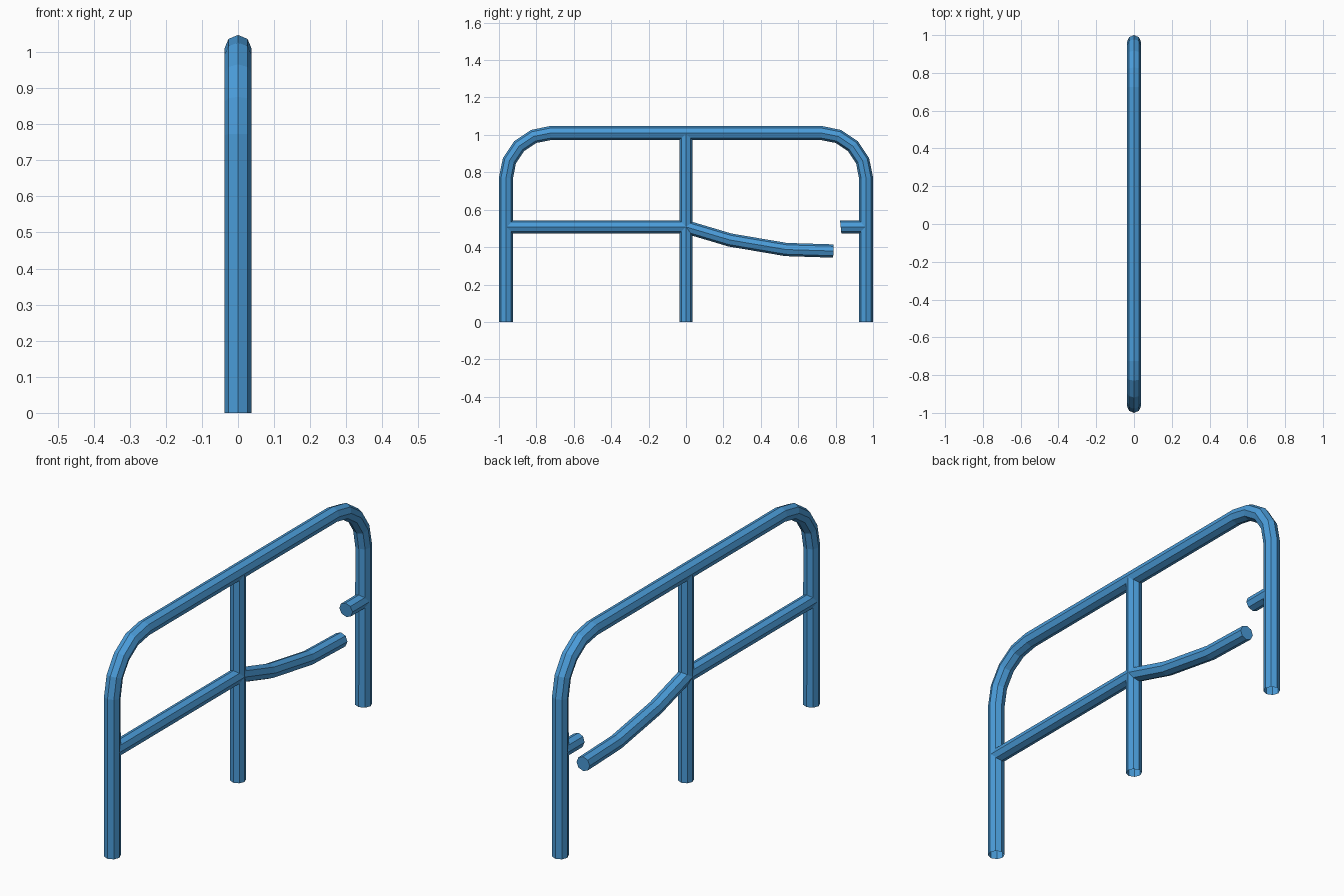
import bpy, bmesh, math
from mathutils import Vector

if "Cube" in bpy.data.objects:
    bpy.data.objects.remove(bpy.data.objects["Cube"])

blue = bpy.data.materials.new("blue_paint")
blue.diffuse_color = (0.069, 0.332, 0.694, 1)
blue.use_nodes = True
blue.node_tree.nodes["Principled BSDF"].inputs["Base Color"].default_value = blue.diffuse_color


def tube(name, path, r, cap_start=False, cap_end=False, sides=8):
    """Sweep an octagon along a path of (y, z) points in the x = 0 plane."""
    pts = [Vector((0, y, z)) for y, z in path]
    bm = bmesh.new()
    rings = []
    for i, p in enumerate(pts):
        before = (p - pts[i - 1]).normalized() if i else Vector()
        after = (pts[i + 1] - p).normalized() if i < len(pts) - 1 else Vector()
        t = (before + after).normalized()
        n = Vector((0, -t.z, t.y))
        ring = []
        for k in range(sides):
            a = 2 * math.pi * k / sides
            ring.append(bm.verts.new(p + n * r * math.cos(a) + Vector((r * math.sin(a), 0, 0))))
        rings.append(ring)
    for a, b in zip(rings, rings[1:]):
        for k in range(sides):
            j = (k + 1) % sides
            bm.faces.new((a[k], a[j], b[j], b[k]))
    if cap_start:
        bm.faces.new(rings[0])
    if cap_end:
        bm.faces.new(rings[-1])
    bmesh.ops.recalc_face_normals(bm, faces=bm.faces)
    # make sure the side faces point away from the tube axis
    bm.faces.ensure_lookup_table()
    f = bm.faces[0]
    if f.normal.dot(f.calc_center_median() - (pts[0] + pts[1]) / 2) < 0:
        bmesh.ops.reverse_faces(bm, faces=bm.faces)
    mesh = bpy.data.meshes.new(name)
    bm.to_mesh(mesh)
    bm.free()
    mesh.materials.append(blue)
    ob = bpy.data.objects.new(name, mesh)
    bpy.context.collection.objects.link(ob)
    return ob


R, BEND = 0.0375, 0.24
TOP, MID, SIDE = 1.01, 0.508, 1 - R

# outer hoop: post, rounded corner, top rail, mirrored
half = [(SIDE, 0)]
for i in range(5):
    a = math.radians(22.5 * i)
    half.append((SIDE - BEND + BEND * math.cos(a), TOP - BEND + BEND * math.sin(a)))
tube("outer_hoop", half + [(-y, z) for y, z in reversed(half)], R)

# centre post and intact middle rail
tube("centre_post", [(0, 0), (0, TOP)], 0.0355)
tube("middle_rail", [(-SIDE, MID), (0, MID)], 0.0355)

# broken rail: sagging length and the stub left on the far post
tube("bent_broken_rail", [(0, MID), (0.235, 0.438), (0.535, 0.387), (0.788, 0.379)],
     0.0355, cap_end=True)
stub = tube("broken_stub", [(0.827, MID), (SIDE, MID)], 0.0355, cap_start=True)
for v in stub.data.vertices:      # slightly slanted break
    if v.co.y < 0.9:
        v.co.y -= (v.co.z - MID) * 0.1
